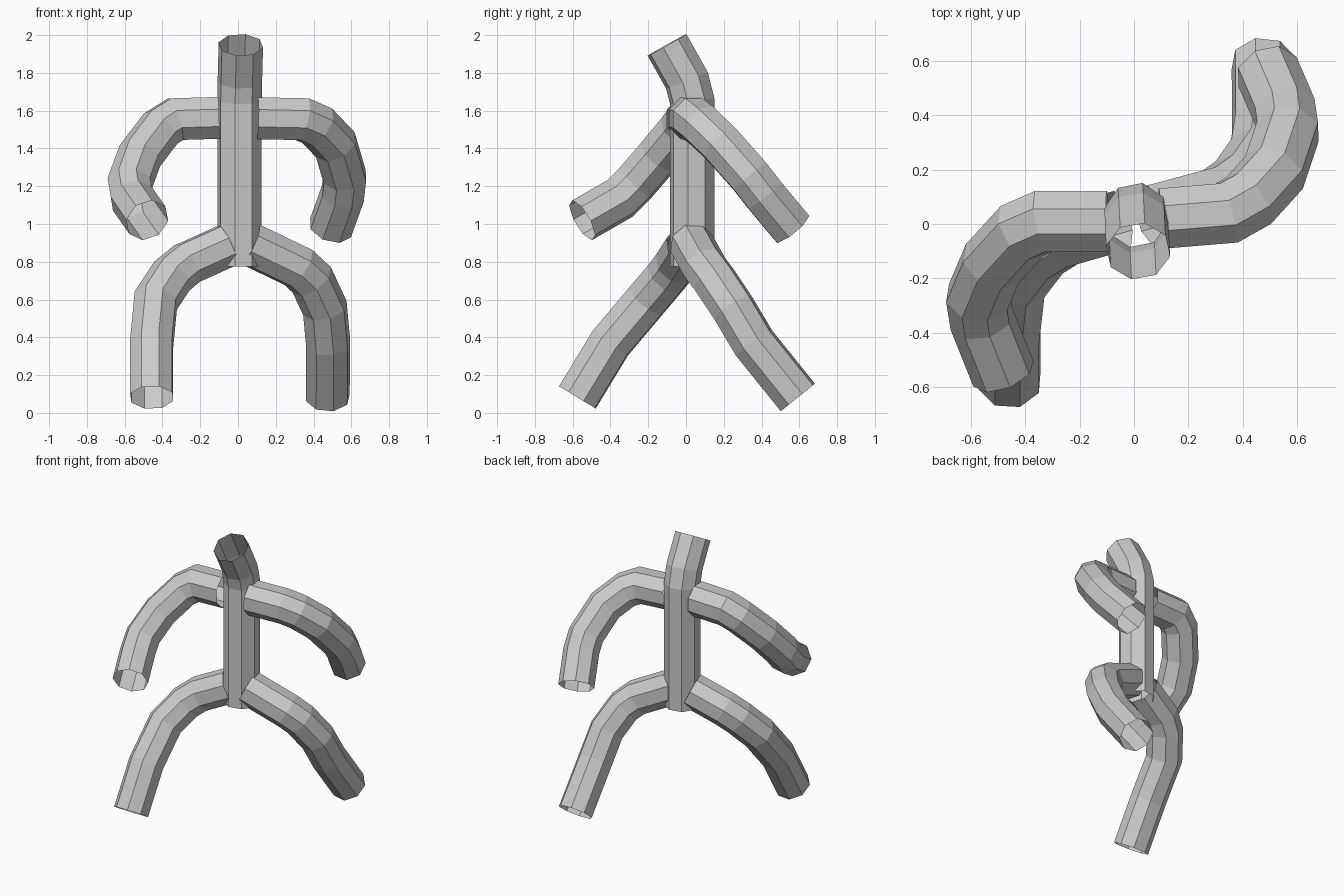
import bpy, bmesh, math
from mathutils import Vector

if "Cube" in bpy.data.objects:
    bpy.data.objects.remove(bpy.data.objects["Cube"])

SIDES = 8
RADIUS = 0.12


def tube(name, path, up, turn=0.5, radius=RADIUS):
    """Open-ended faceted tube with mitred rings along a path."""
    pts = [Vector(p) for p in path]
    dirs = [(b - a).normalized() for a, b in zip(pts, pts[1:])]
    bm = bmesh.new()
    # First ring square to the first segment
    side = dirs[0].cross(Vector(up)).normalized()
    upv = side.cross(dirs[0]).normalized()
    cos = []
    for i in range(SIDES):
        a = (i + turn) * math.tau / SIDES
        cos.append(pts[0] + radius * (math.cos(a) * side + math.sin(a) * upv))
    rings = [[bm.verts.new(c) for c in cos]]
    # Slide each ring along its segment onto the next mitre plane
    for k, d in enumerate(dirs):
        nxt = dirs[k + 1] if k + 1 < len(dirs) else d
        n = (d + nxt).normalized()
        cos = [c + d * ((pts[k + 1] - c).dot(n) / d.dot(n)) for c in cos]
        rings.append([bm.verts.new(c) for c in cos])
    for r0, r1 in zip(rings, rings[1:]):
        for i in range(SIDES):
            j = (i + 1) % SIDES
            bm.faces.new((r0[i], r0[j], r1[j], r1[i]))
    bmesh.ops.recalc_face_normals(bm, faces=bm.faces)
    me = bpy.data.meshes.new(name)
    bm.to_mesh(me)
    bm.free()
    ob = bpy.data.objects.new(name, me)
    bpy.context.collection.objects.link(ob)
    return ob


# Torso running up into the forward-tilted head
tube("torso_and_head", [(0.008, 0.033, 0.775), (0.008, 0.033, 1.65),
                        (0.01, 0.005, 1.76), (0.015, -0.1, 1.948)], (0, 1, 0), 0.25)

# Arms: right swings back, left swings forward
tube("right_arm", [(0.1, 0.02, 1.56), (0.34, 0.04, 1.555), (0.42, 0.085, 1.52),
                   (0.515, 0.19, 1.42), (0.565, 0.34, 1.25), (0.555, 0.41, 1.16),
                   (0.49, 0.56, 0.98)], (0, 0, 1))
tube("left_arm", [(-0.1, 0.01, 1.562), (-0.33, 0.01, 1.555), (-0.41, -0.025, 1.505),
                  (-0.52, -0.145, 1.36), (-0.573, -0.27, 1.215), (-0.56, -0.35, 1.135),
                  (-0.48, -0.55, 1.02)], (0, 0, 1))

# Legs in a stride: right back, left forward
tube("right_leg", [(0.06, 0.03, 0.895), (0.32, 0.1, 0.77), (0.39, 0.15, 0.705),
                   (0.46, 0.25, 0.555), (0.477, 0.36, 0.37), (0.475, 0.592, 0.082)], (0, 0, 1))
tube("left_leg", [(-0.06, 0.01, 0.885), (-0.27, -0.05, 0.79), (-0.35, -0.1, 0.725),
                  (-0.435, -0.21, 0.595), (-0.457, -0.40, 0.37), (-0.457, -0.575, 0.082)], (0, 0, 1))
